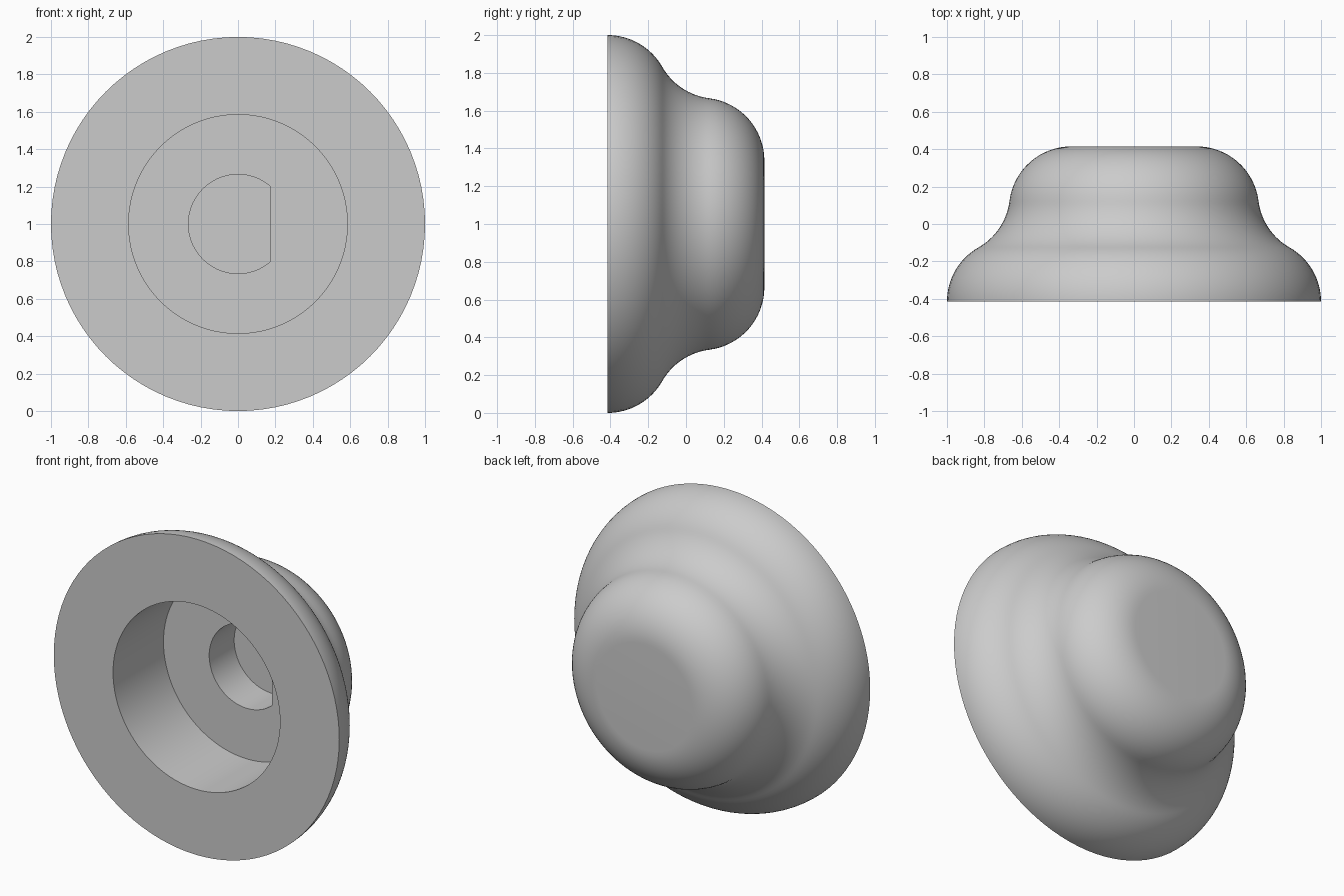
import bpy, bmesh, math
from mathutils import Vector

if "Cube" in bpy.data.objects:
    bpy.data.objects.remove(bpy.data.objects["Cube"])

SIDES = 96
HALF = 0.415          # half of the knob's depth
R = 1 / 3             # radius shared by the three outer arcs
AXIS_Z = 1.0


def arc(centre, start, end, steps=16):
    """Points (radius, depth) on an arc of radius R, angles in radians."""
    return [(centre.x + R * math.cos(start + (end - start) * i / steps),
             centre.y + R * math.sin(start + (end - start) * i / steps))
            for i in range(steps + 1)]


def angle(a, b):
    return math.atan2(b.y - a.y, b.x - a.x)


# Outer profile: convex skirt, concave waist, convex crown, all tangent
skirt = Vector((1 - R, -HALF))
crown = Vector((0.335, HALF - R))
span = crown - skirt
side = Vector((span.y, -span.x)).normalized()
waist = (skirt + crown) / 2 + side * math.sqrt(4 * R * R - span.length_squared / 4)
a1, a2 = angle(skirt, waist), angle(crown, waist)
outer = (arc(skirt, 0, a1)
         + arc(waist, a1 - math.pi, a2 - math.pi)[1:]
         + arc(crown, a2, math.pi / 2)[1:])

# Recess and D-shaped shaft hole
RECESS_R, RECESS_Y = 0.585, 0.09
SHAFT_R, SHAFT_Y = 0.265, 0.34
FLAT_X = SHAFT_R * math.cos(13 * math.tau / SIDES)

bm = bmesh.new()


def ring(radius, y, flat=2.0):
    """Circle of vertices around the y axis, cut straight at x = flat."""
    verts = []
    for i in range(SIDES):
        t = math.tau * i / SIDES
        x, z = radius * math.cos(t), radius * math.sin(t)
        if x > flat:
            x = flat
        verts.append(bm.verts.new((x, y, AXIS_Z + z)))
    return verts


# Loft from the shaft hole bottom, out over the rim, to the back face
rings = [ring(SHAFT_R, SHAFT_Y, FLAT_X), ring(SHAFT_R, RECESS_Y, FLAT_X),
         ring(RECESS_R, RECESS_Y), ring(RECESS_R, -HALF)]
rings += [ring(r, y) for r, y in outer]
for a, b in zip(rings, rings[1:]):
    for i in range(SIDES):
        j = (i + 1) % SIDES
        bm.faces.new((a[i], a[j], b[j], b[i]))
bm.faces.new(rings[0])
bm.faces.new(rings[-1])
bmesh.ops.recalc_face_normals(bm, faces=bm.faces)

mesh = bpy.data.meshes.new("knob")
bm.to_mesh(mesh)
bm.free()
knob = bpy.data.objects.new("knob", mesh)
bpy.context.collection.objects.link(knob)

# Plain grey material
grey = bpy.data.materials.new("light grey")
grey.use_nodes = True
colour = (0.6, 0.6, 0.6, 1)
grey.diffuse_color = colour
grey.node_tree.nodes["Principled BSDF"].inputs["Base Color"].default_value = colour
mesh.materials.append(grey)

# Smooth curves, sharp rims
bpy.ops.object.select_all(action='DESELECT')
knob.select_set(True)
bpy.context.view_layer.objects.active = knob
bpy.ops.object.shade_smooth_by_angle(angle=math.radians(30))
